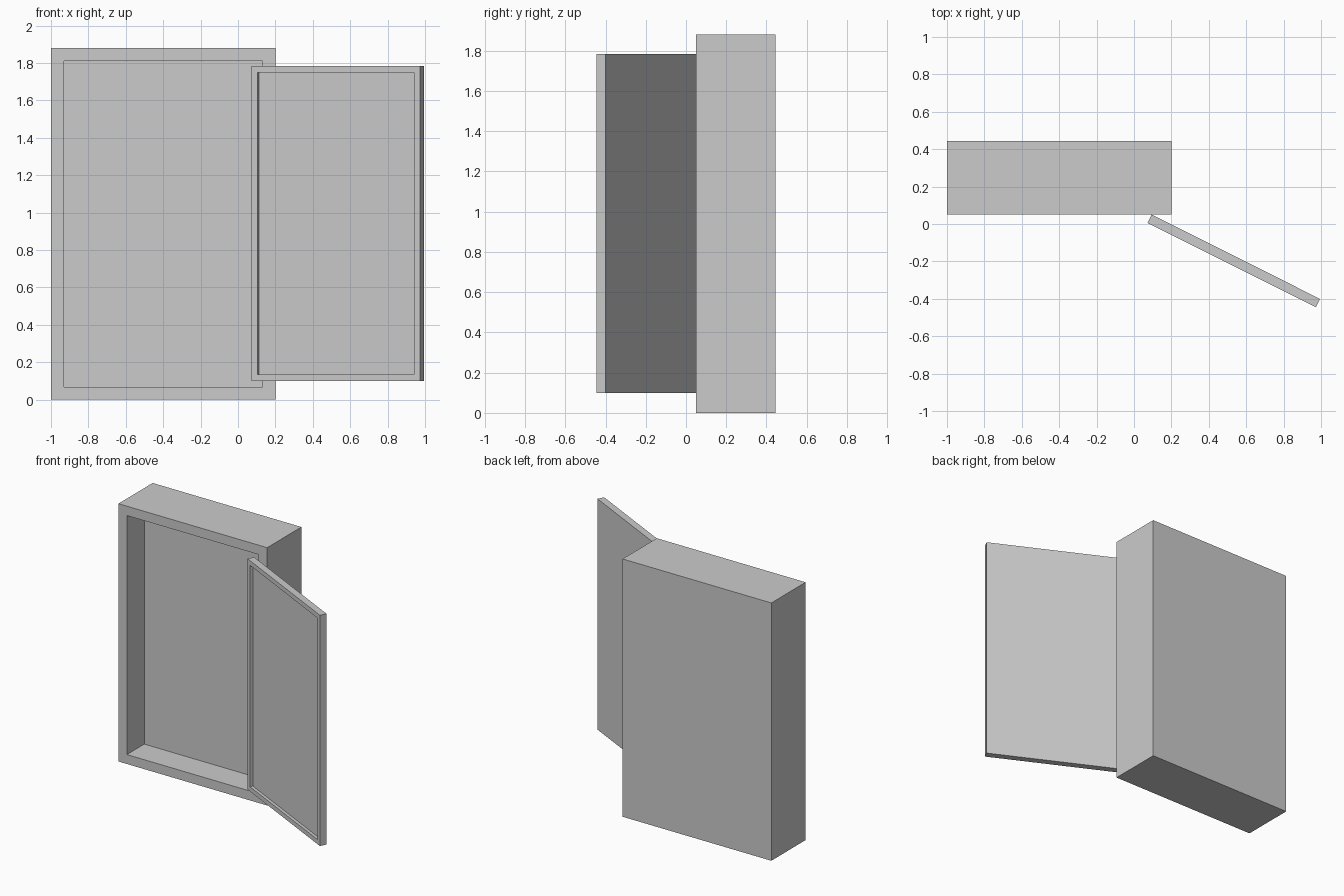
import bpy, bmesh, math
from mathutils import Matrix, Vector

if "Cube" in bpy.data.objects:
    bpy.data.objects.remove(bpy.data.objects["Cube"])


def recessed_box(name, lo, hi, border, depth):
    """Box whose front (-y) face has a rectangular recess inside a border."""
    bm = bmesh.new()
    lo, hi = Vector(lo), Vector(hi)
    size, mid = hi - lo, (lo + hi) / 2
    bmesh.ops.create_cube(bm, size=1, matrix=Matrix.Translation(mid) @ Matrix.Diagonal((*size, 1)))
    bm.normal_update()
    front = min(bm.faces, key=lambda f: f.calc_center_median().y)
    bmesh.ops.inset_region(bm, faces=[front], thickness=border)
    floor = bmesh.ops.extrude_face_region(bm, geom=[front])
    verts = [v for v in floor["geom"] if isinstance(v, bmesh.types.BMVert)]
    bmesh.ops.translate(bm, verts=verts, vec=(0, depth, 0))
    if front.is_valid:
        bmesh.ops.delete(bm, geom=[front], context='FACES_ONLY')
    bmesh.ops.recalc_face_normals(bm, faces=bm.faces)
    mesh = bpy.data.meshes.new(name)
    bm.to_mesh(mesh)
    bm.free()
    obj = bpy.data.objects.new(name, mesh)
    bpy.context.collection.objects.link(obj)
    return obj


# Cabinet body with open front
recessed_box("cabinet_body", (-1, 0.05, 0), (0.2, 0.445, 1.88), 0.097, 0.2)

# Door with recessed panel, swung open about its hinge edge
door = recessed_box("door", (0, -0.05, 0.1), (1.006, 0, 1.783), 0.048, 0.022)
door.location = (0.095, 0.05, 0)
door.rotation_euler.z = math.radians(-26.6)
